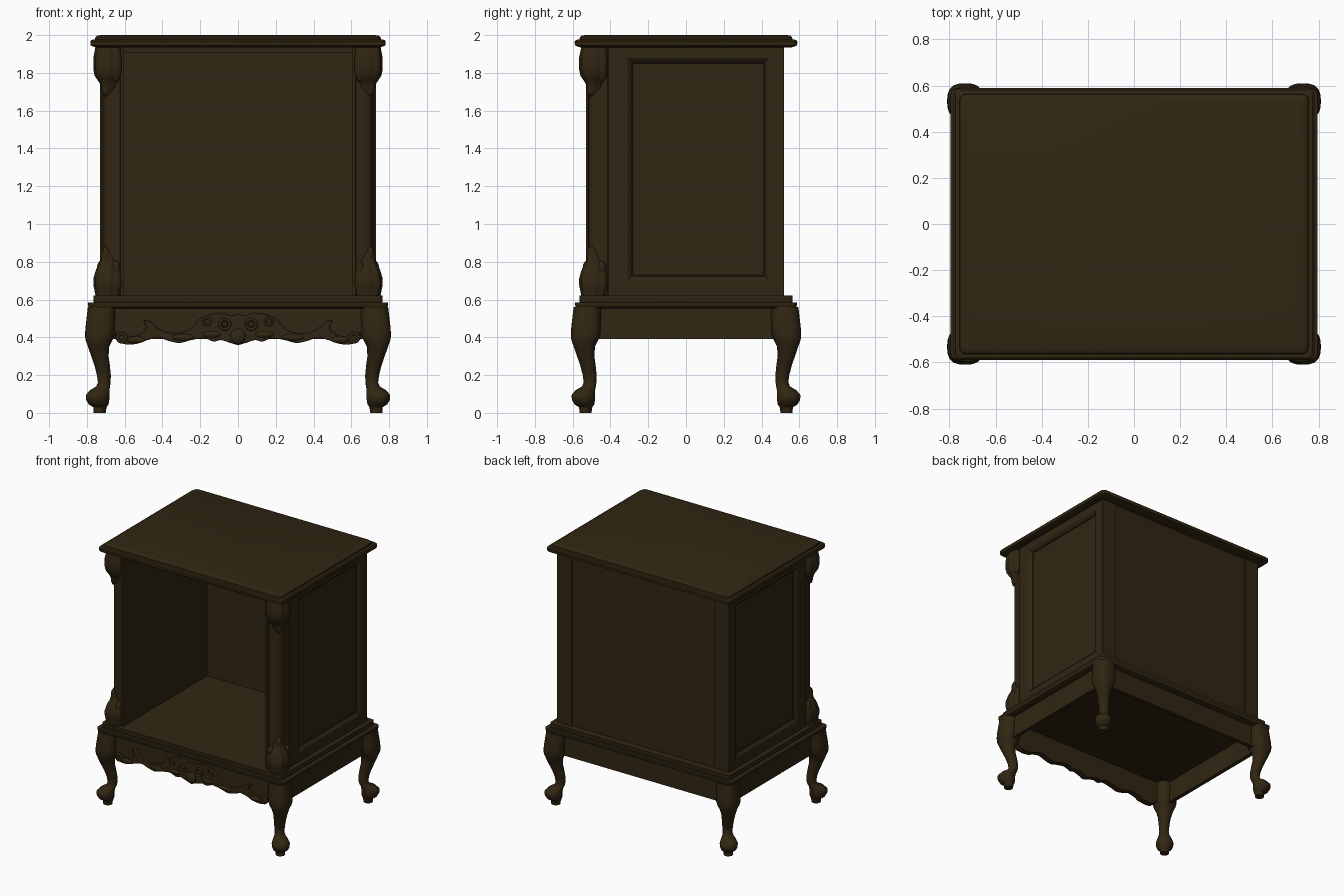
import bpy, bmesh, math
from mathutils import Vector

cube = bpy.data.objects.get("Cube")
if cube:
    bpy.data.objects.remove(cube, do_unlink=True)

wood = bpy.data.materials.new("dark walnut")
wood.use_nodes = True
color = (0.030, 0.019, 0.006, 1)
wood.diffuse_color = color
bsdf = wood.node_tree.nodes["Principled BSDF"]
bsdf.inputs["Base Color"].default_value = color
bsdf.inputs["Roughness"].default_value = 0.6


def finish(name, bm, angle=35):
    bmesh.ops.recalc_face_normals(bm, faces=bm.faces)
    mesh = bpy.data.meshes.new(name)
    bm.to_mesh(mesh)
    bm.free()
    mesh.materials.append(wood)
    ob = bpy.data.objects.new(name, mesh)
    bpy.context.collection.objects.link(ob)
    bpy.ops.object.select_all(action='DESELECT')
    ob.select_set(True)
    bpy.context.view_layer.objects.active = ob
    bpy.ops.object.shade_smooth_by_angle(angle=math.radians(angle))
    return ob


def loft(name, rings, angle=35, caps=(True, True)):
    """Skin a list of equal-length point rings."""
    bm = bmesh.new()
    rows = [[bm.verts.new(p) for p in ring] for ring in rings]
    n = len(rows[0])
    for a, b in zip(rows, rows[1:]):
        for i in range(n):
            j = (i + 1) % n
            bm.faces.new((a[i], a[j], b[j], b[i]))
    for row, cap in zip((rows[0], rows[-1]), caps):
        if cap:
            bm.faces.new(row)
    return finish(name, bm, angle)


def box(name, x0, x1, y0, y1, z0, z1):
    rect = [(x0, y0), (x1, y0), (x1, y1), (x0, y1)]
    return loft(name, [[(x, y, z) for x, y in rect] for z in (z0, z1)])


def rounded_rect(hx, hy, r, z, steps=5):
    pts = []
    for k, (sx, sy) in enumerate(((1, 1), (-1, 1), (-1, -1), (1, -1))):
        for i in range(steps + 1):
            a = math.pi / 2 * (k + i / steps)
            pts.append((sx * (hx - r) + r * math.cos(a), sy * (hy - r) + r * math.sin(a), z))
    return pts


def moulding(name, profile, r):
    """Stack of rounded rectangles given as (half x, half y, z)."""
    return loft(name, [rounded_rect(hx, hy, r, z) for hx, hy, z in profile])


def smooth_line(pts, steps=5):
    """Catmull-Rom curve through 2D points."""
    p = [Vector(q) for q in [pts[0]] + pts + [pts[-1]]]
    out = []
    for a, b, c, d in zip(p, p[1:], p[2:], p[3:]):
        for i in range(steps):
            t = i / steps
            out.append(b + t / 2 * (c - a + t * (2 * a - 5 * b + 4 * c - d + t * (3 * b - a - 3 * c + d))))
    return out + [p[-1]]


def mirrored(half):
    """Full-width line from its x >= 0 half, running left to right."""
    line = smooth_line(half)
    return [(-v.x, v.y) for v in reversed(line[1:])] + [(v.x, v.y) for v in line]


def front_plate(name, outline, y_back, y_front, bevel=0.0):
    rings = [[(x, y_back, z) for x, z in outline], [(x, y_front, z) for x, z in outline]]
    ob = loft(name, rings)
    if bevel:
        m = ob.modifiers.new("soft edge", 'BEVEL')
        m.width, m.segments, m.limit_method, m.angle_limit = bevel, 2, 'ANGLE', 1.0
    return ob


def blob(name, loc, scale):
    bm = bmesh.new()
    bmesh.ops.create_uvsphere(bm, u_segments=16, v_segments=10, radius=1)
    bmesh.ops.scale(bm, vec=scale, verts=bm.verts)
    bmesh.ops.translate(bm, vec=loc, verts=bm.verts)
    return finish(name, bm, 60)


def ring(name, x, y, z, major, minor):
    rows = []
    for i in range(20):
        a = math.tau * i / 20
        rows.append([(x + (major + minor * math.cos(b)) * math.cos(a), y + minor * math.sin(b),
                      z + (major + minor * math.cos(b)) * math.sin(a))
                     for b in (math.tau * k / 8 for k in range(8))])
    return loft(name, rows + [rows[0]], 60, (False, False))


def section(cx, cy, h, z, power, lobes=0.0, n=24):
    """Rounded-square section, optionally fluted into leaf ridges."""
    pts = []
    for i in range(n):
        a = math.tau * (i + 0.5) / n
        c, s = math.cos(a), math.sin(a)
        r = h / (abs(c) ** power + abs(s) ** power) ** (1 / power)
        r *= 1 + lobes * math.cos(8 * a)
        pts.append((cx + r * c, cy + r * s, z))
    return pts


# Top board and base mouldings
moulding("top_board", [(.755, .56, 1.935), (.78, .587, 1.945), (.782, .589, 1.955), (.782, .589, 1.967),
                       (.775, .582, 1.975), (.757, .564, 1.977), (.755, .562, 1.988), (.745, .552, 1.997),
                       (.735, .542, 1.998), (.73, .537, 2.0)], .03)
moulding("upper_base_moulding", [(.76, .56, .58), (.765, .565, .59), (.765, .565, .622)], .02)
moulding("lower_base_moulding", [(.775, .57, .552), (.79, .583, .56), (.795, .587, .57), (.795, .587, .585)], .025)

# Cabinet shell, open at the front
box("cabinet_ceiling", -.7, .7, -.52, .5, 1.905, 1.94)
box("back_panel", -.615, .615, .49, .512, .615, 1.94)

post = [(.605, -.53), (.622, -.53), (.625, -.52), (.675, -.515), (.695, -.508), (.706, -.495),
        (.713, -.475), (.719, -.415), (.73, -.412), (.73, -.395), (.605, -.395)]
PY0, PY1, PZ0, PZ1 = -.31, .44, .70, 1.88

for side, s in (("left", 1), ("right", -1)):
    loft(f"{side}_front_post", [[(s * x, y, z) for x, y in post] for z in (.615, 1.94)])
    box(f"{side}_wall", s * .605, s * .70, -.4, .52, .615, 1.94)
    # Frame around the recessed side panel
    for part, y0, y1, z0, z1 in (("front_stile", -.4, PY0, .615, 1.94), ("back_stile", PY1, .52, .615, 1.94),
                                 ("top_rail", PY0, PY1, PZ1, 1.94), ("bottom_rail", PY0, PY1, .615, PZ0)):
        box(f"{side}_{part}", s * .69, s * .73, y0, y1, z0, z1)
    rows = []
    for inset, x in ((0, .73), (.006, .726), (.022, .712), (.028, .712), (.03, .707)):
        rows.append([(s * x, y, z) for y, z in ((PY0 + inset, PZ0 + inset), (PY1 - inset, PZ0 + inset),
                                                (PY1 - inset, PZ1 - inset), (PY0 + inset, PZ1 - inset))])
    loft(f"{side}_side_panel", rows, 10, (False, True))
    box(f"{side}_apron", s * .715, s * .745, -.48, .48, .39, .56)
box("back_apron", -.68, .68, .51, .54, .39, .56)

# Cabriole legs: (centre x, half width, height, squareness)
leg = [(.732, .032, 0, 2), (.731, .035, .03, 2), (.738, .053, .045, 2), (.743, .062, .07, 2),
       (.743, .063, .095, 2), (.733, .052, .12, 2), (.714, .037, .14, 2), (.708, .034, .16, 2),
       (.710, .037, .2, 2), (.719, .041, .25, 2.1), (.731, .046, .3, 2.3), (.738, .056, .35, 2.6),
       (.736, .071, .385, 2.8), (.732, .078, .41, 2.8), (.730, .078, .45, 2.8),
       (.726, .076, .5, 2.8), (.722, .073, .56, 2.8)]
for side, s in (("left", 1), ("right", -1)):
    for end, t in (("front", -1), ("back", 1)):
        loft(f"{end}_{side}_leg", [section(s * c, t * (c - .2), h, z, p) for c, h, z, p in leg], 50)

# Carved leaves at the top and bottom of the front posts: (centre x, half width, height)
upper = [(.685, .066, 1.94), (.685, .07, 1.92), (.686, .077, 1.88), (.686, .077, 1.82), (.683, .073, 1.785),
         (.683, .06, 1.765), (.685, .045, 1.745), (.686, .038, 1.72), (.692, .027, 1.70), (.695, .01, 1.675)]
lower = [(.687, .064, .615), (.687, .07, .65), (.686, .077, .68), (.686, .077, .71), (.684, .068, .75),
         (.684, .058, .775), (.688, .044, .79), (.690, .034, .815), (.695, .026, .84), (.697, .01, .88)]
for side, s in (("left", 1), ("right", -1)):
    for name, rows in (("upper", upper), ("lower", lower)):
        loft(f"{side}_{name}_leaf", [section(s * c, -(c - .2), h, z, 2.6, .05, 48) for c, h, z in rows], 50)
        # Curled side lobes
        z, dz = (1.79, -.035) if name == "upper" else (.765, .035)
        for k, (x, y) in enumerate(((.645, -.525), (.725, -.445))):
            blob(f"{side}_{name}_lobe_{k}", (s * x, y, z), (.022, .022, .04))
        blob(f"{side}_{name}_leaf_tip", (s * .7, -.505, z + 2 * dz), (.02, .02, .045))

# Scalloped front apron with raised carving
bottom = [(0, .358), (.04, .37), (.09, .385), (.13, .378), (.18, .395), (.25, .385), (.31, .37), (.37, .382),
          (.42, .398), (.48, .385), (.53, .367), (.58, .362), (.62, .37), (.65, .39)]
crest = [(0, .522), (.04, .515), (.08, .528), (.14, .522), (.20, .50), (.235, .46), (.28, .43), (.36, .422),
         (.42, .445), (.465, .482), (.50, .488), (.485, .45), (.52, .415), (.57, .405), (.61, .425), (.645, .425)]
lower_edge = mirrored(bottom)
front_plate("front_apron", lower_edge + [(.66, .56), (-.66, .56)], -.52, -.552)
front_plate("apron_carving", lower_edge + mirrored(crest)[::-1], -.545, -.568, .006)
for side, s in (("left", 1), ("right", -1)):
    ring(f"{side}_rosette", s * .07, -.569, .468, .026, .008)
    blob(f"{side}_rosette_bead", (s * .07, -.568, .468), (.014, .01, .014))
    ring(f"{side}_end_scroll", s * .615, -.566, .398, .022, .009)
    ring(f"{side}_crest_scroll", s * .165, -.567, .485, .02, .007)
    for k, (x, z, w) in enumerate(((.14, .415, .05), (.29, .4, .06), (.54, .387, .05))):
        blob(f"{side}_carved_leaf_{k}", (s * x, -.565, z), (w, .014, .018))
blob("centre_shell", (0, -.568, .405), (.04, .022, .042))
